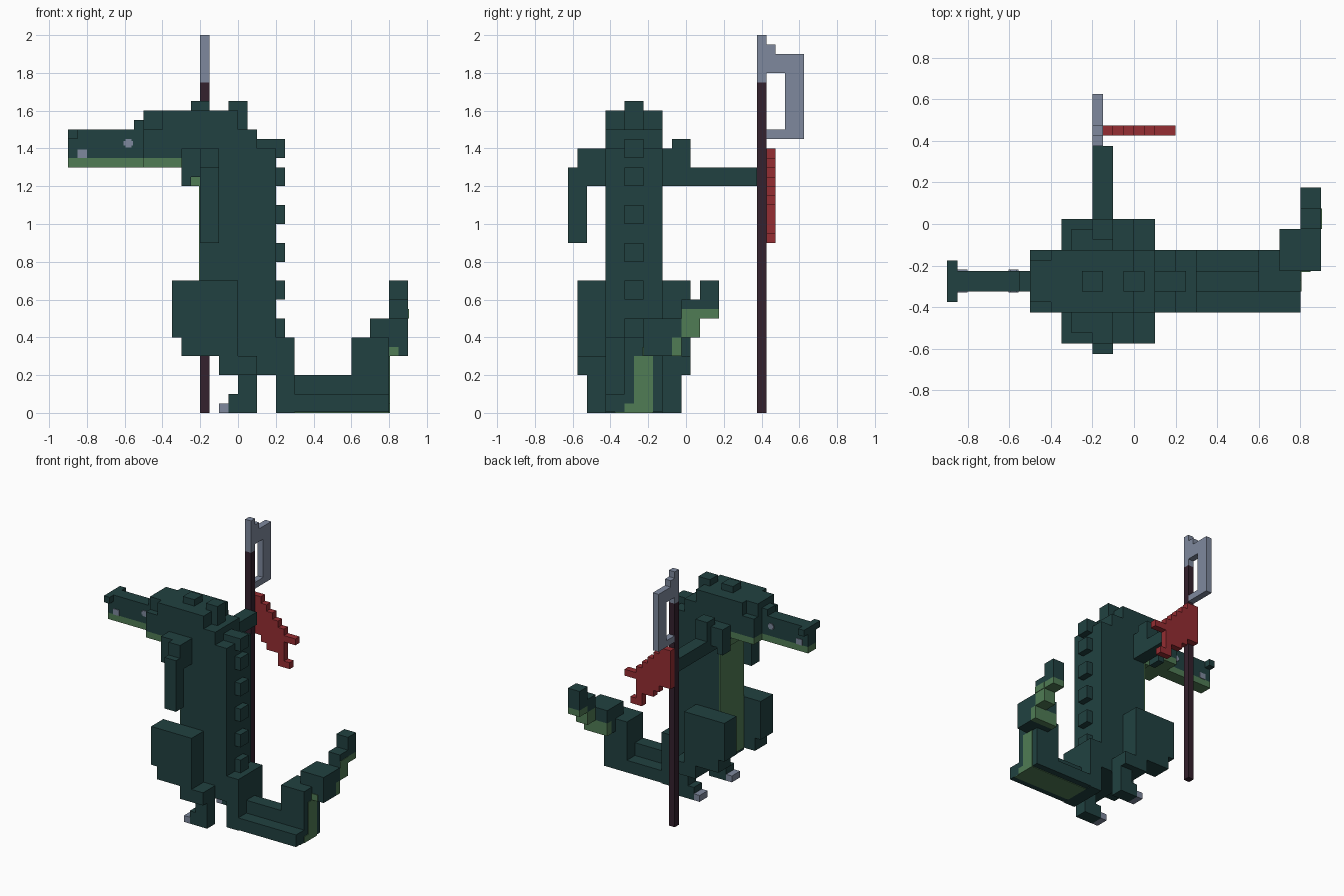
import bpy, bmesh

cube = bpy.data.objects.get("Cube")
if cube:
    bpy.data.objects.remove(cube, do_unlink=True)


def material(name, rgb):
    m = bpy.data.materials.new(name)
    m.use_nodes = True
    m.diffuse_color = (*rgb, 1)
    bsdf = m.node_tree.nodes["Principled BSDF"]
    bsdf.inputs["Base Color"].default_value = (*rgb, 1)
    bsdf.inputs["Roughness"].default_value = 0.9
    return m


HIDE = material("dark green hide", (0.015, 0.053, 0.052))
PALE = material("pale green belly", (0.08, 0.20, 0.09))
METAL = material("grey metal", (0.21, 0.25, 0.34))
WOOD = material("dark wood", (0.034, 0.015, 0.026))
RED = material("red cloth", (0.30, 0.026, 0.032))

MID = -0.275  # centre line of the body in y


def boxes(name, mat, *blocks):
    """One object out of boxes given as (x0, x1, y0, y1, z0, z1)."""
    bm = bmesh.new()
    for x0, x1, y0, y1, z0, z1 in blocks:
        cube = bmesh.ops.create_cube(bm, size=1)
        for v in cube["verts"]:
            v.co = ((x0 + x1) / 2 + v.co.x * (x1 - x0),
                    (y0 + y1) / 2 + v.co.y * (y1 - y0),
                    (z0 + z1) / 2 + v.co.z * (z1 - z0))
    mesh = bpy.data.meshes.new(name)
    bm.to_mesh(mesh)
    bm.free()
    mesh.materials.append(mat)
    ob = bpy.data.objects.new(name, mesh)
    bpy.context.collection.objects.link(ob)
    return ob


def central(x0, x1, half, z0, z1):
    """Box symmetric about the body's centre line."""
    return (x0, x1, MID - half, MID + half, z0, z1)


def both_sides(name, mat, *blocks):
    """Pair of objects; y is given as distance out from the centre line."""
    for side, s in (("right", -1), ("left", 1)):
        boxes(side + "_" + name, mat, *[
            (x0, x1, *sorted((MID + s * a, MID + s * b)), z0, z1)
            for x0, x1, a, b, z0, z1 in blocks])


# Torso and neck
boxes("torso", HIDE,
      central(-0.2, 0.2, 0.15, 0.3, 1.4),
      central(-0.1, 0.2, 0.15, 0.2, 0.3),
      central(-0.2, 0.1, 0.15, 1.4, 1.5))
boxes("belly", PALE, central(-0.206, -0.2, 0.15, 0.3, 1.25))
boxes("throat", HIDE, central(-0.25, -0.2, 0.15, 1.25, 1.4))
boxes("throat_underside", PALE, central(-0.25, -0.2, 0.15, 1.2, 1.25))

# Head and snout
boxes("head", HIDE,
      central(-0.5, 0.0, 0.15, 1.35, 1.5),
      central(-0.4, 0.0, 0.15, 1.5, 1.6),
      central(-0.5, -0.4, 0.10, 1.5, 1.6))
boxes("snout", HIDE,
      central(-0.9, -0.5, 0.05, 1.35, 1.5),
      central(-0.55, -0.5, 0.05, 1.5, 1.55),
      central(-0.9, -0.85, 0.10, 1.45, 1.5))
boxes("jaw", PALE,
      central(-0.9, -0.5, 0.05, 1.3, 1.35),
      central(-0.5, -0.3, 0.15, 1.3, 1.35))
both_sides("eye", METAL,
           (-0.605, -0.555, 0.05, 0.055, 1.415, 1.44),
           (-0.595, -0.565, 0.05, 0.055, 1.405, 1.45))
both_sides("tooth", METAL, (-0.85, -0.8, 0.05, 0.055, 1.35, 1.395))

# Spikes along the head and back
boxes("back_spikes", HIDE,
      central(-0.25, -0.15, 0.05, 1.6, 1.65),
      central(-0.05, 0.05, 0.05, 1.5, 1.65),
      central(0.1, 0.25, 0.05, 1.35, 1.45),
      *[central(0.2, 0.25, 0.05, z, z + 0.1) for z in (1.2, 1.0, 0.8, 0.6, 0.4)])

# Arms: one hangs, one reaches out to the pole
both_sides("collar", HIDE,
           (-0.3, -0.25, 0.15, 0.25, 1.2, 1.4),
           (-0.25, -0.2, 0.15, 0.25, 1.25, 1.4))
boxes("hanging_arm", HIDE,
      (-0.2, -0.1, -0.575, -0.425, 1.2, 1.4),
      (-0.2, -0.1, -0.625, -0.525, 0.9, 1.3))
boxes("holding_arm", HIDE,
      (-0.2, -0.1, -0.125, 0.025, 1.2, 1.4),
      (-0.2, -0.1, -0.075, 0.025, 1.4, 1.45),
      (-0.2, -0.1, 0.025, 0.375, 1.2, 1.3))

# Legs
both_sides("leg", HIDE,
           (-0.35, 0.0, 0.15, 0.3, 0.4, 0.7),
           (-0.3, 0.0, 0.15, 0.3, 0.3, 0.4),
           (-0.1, 0.1, 0.15, 0.3, 0.2, 0.3),
           (0.0, 0.1, 0.15, 0.25, 0.1, 0.2),
           (-0.05, 0.1, 0.15, 0.25, 0.0, 0.1))
both_sides("claw", METAL, (-0.1, -0.05, 0.15, 0.25, 0.0, 0.05))

# Tail: base, flat run, riser and stepped tip
boxes("tail", HIDE,
      central(0.2, 0.3, 0.15, 0.0, 0.4),
      central(0.3, 0.8, 0.15, 0.005, 0.1),
      central(0.3, 0.6, 0.05, 0.1, 0.2),
      (0.6, 0.8, -0.325, -0.125, 0.1, 0.4),
      (0.7, 0.9, -0.225, -0.075, 0.3, 0.5),
      (0.7, 0.9, -0.075, -0.025, 0.4, 0.5),
      (0.8, 0.9, -0.025, 0.075, 0.5, 0.6),
      (0.8, 0.9, 0.075, 0.175, 0.55, 0.7))
boxes("tail_underside", PALE,
      central(0.3, 0.8, 0.10, 0.0, 0.005),
      (0.8, 0.805, -0.275, -0.175, 0.0, 0.3),
      (0.8, 0.805, -0.325, -0.275, 0.0, 0.05),
      (0.8, 0.85, -0.23, -0.225, 0.3, 0.35),
      (0.7, 0.9, -0.075, -0.025, 0.3, 0.4),
      (0.8, 0.9, -0.025, 0.075, 0.4, 0.5),
      (0.8, 0.9, 0.075, 0.175, 0.5, 0.55),
      (0.9, 0.904, -0.025, 0.075, 0.5, 0.55))

# Polearm
boxes("pole", WOOD, (-0.2, -0.15, 0.375, 0.425, 0.0, 1.75))
boxes("blade", METAL,
      (-0.2, -0.15, 0.375, 0.425, 1.75, 2.0),
      (-0.2, -0.15, 0.425, 0.475, 1.8, 1.95),
      (-0.2, -0.15, 0.475, 0.625, 1.8, 1.9),
      (-0.2, -0.15, 0.525, 0.625, 1.45, 1.8),
      (-0.2, -0.15, 0.425, 0.525, 1.45, 1.5))

# Tattered banner, column by column
columns = [(-0.2, 1.1, 1.4), (-0.15, 1.1, 1.4), (-0.1, 1.05, 1.35),
           (-0.05, 1.0, 1.3), (0.0, 1.0, 1.25), (0.05, 1.05, 1.2),
           (0.05, 0.9, 1.05), (0.1, 0.9, 0.95), (0.1, 1.1, 1.15),
           (0.15, 1.1, 1.15)]
boxes("banner", RED, *[(x, x + 0.05, 0.425, 0.475, lo, hi) for x, lo, hi in columns])
